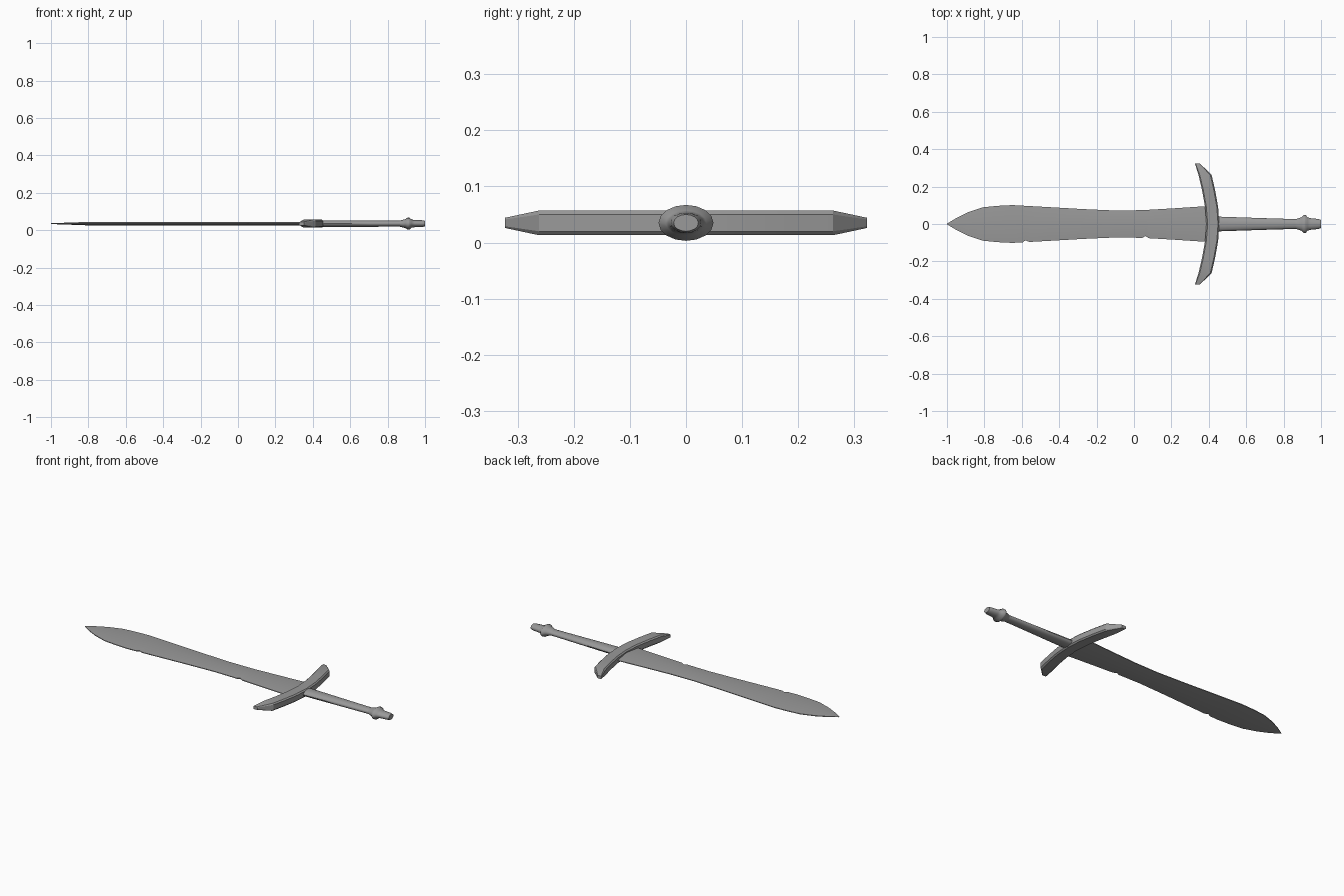
import bpy, bmesh, math
from mathutils import Vector

MID = 0.035  # height of the sword's central plane

cube = bpy.data.objects.get("Cube")
if cube:
    bpy.data.objects.remove(cube)

steel = bpy.data.materials.new("grey steel")
steel.use_nodes = True
GREY = (0.32, 0.32, 0.32, 1)
steel.diffuse_color = GREY
steel.node_tree.nodes["Principled BSDF"].inputs["Base Color"].default_value = GREY


def loft(name, rings, angle):
    """Skin a row of equal-sized rings and cap both ends."""
    bm = bmesh.new()
    rows = [[bm.verts.new(p) for p in ring] for ring in rings]
    n = len(rows[0])
    for a, b in zip(rows, rows[1:]):
        for i in range(n):
            j = (i + 1) % n
            bm.faces.new((a[i], a[j], b[j], b[i]))
    bm.faces.new(rows[0])
    bm.faces.new(rows[-1])
    bmesh.ops.remove_doubles(bm, verts=bm.verts, dist=0.0001)
    bmesh.ops.recalc_face_normals(bm, faces=bm.faces)
    mesh = bpy.data.meshes.new(name)
    bm.to_mesh(mesh)
    bm.free()
    mesh.materials.append(steel)
    obj = bpy.data.objects.new(name, mesh)
    bpy.context.collection.objects.link(obj)
    bpy.ops.object.select_all(action='DESELECT')
    obj.select_set(True)
    bpy.context.view_layer.objects.active = obj
    bpy.ops.object.shade_smooth_by_angle(angle=math.radians(angle))
    return obj


# Leaf-shaped blade: (x, half width, half thickness, nick depth on the -y edge)
blade = [
    (-1, 0.002, 0.002, 0), (-0.95, 0.032, 0.004, 0), (-0.89, 0.062, 0.006, 0),
    (-0.81, 0.089, 0.009, 0), (-0.73, 0.097, 0.01, 0), (-0.65, 0.101, 0.01, 0),
    (-0.595, 0.098, 0.01, 0), (-0.58, 0.097, 0.01, 0.01), (-0.56, 0.096, 0.01, 0),
    (-0.45, 0.09, 0.01, 0), (-0.28, 0.08, 0.01, 0), (-0.1, 0.072, 0.01, 0),
    (0.045, 0.074, 0.01, 0), (0.06, 0.074, 0.01, 0.01), (0.08, 0.076, 0.01, 0),
    (0.2, 0.083, 0.01, 0), (0.41, 0.097, 0.01, 0),
]


def blade_ring(x, w, t, nick):
    e = min(0.002, t / 2)
    section = [(0, t), (w, e), (w, -e), (0, -t), (nick - w, -e), (nick - w, e)]
    return [(x, y, MID + z) for y, z in section]


loft("blade", [blade_ring(*s) for s in blade], 20)

# Curved crossguard: (y, blade-side x, grip-side x, half height), mirrored in y
arm = [(0, 0.387, 0.456, 0.022), (0.09, 0.38, 0.45, 0.022), (0.18, 0.364, 0.434, 0.022),
       (0.262, 0.345, 0.415, 0.022), (0.323, 0.326, 0.353, 0.009)]
stations = [(-y, *rest) for y, *rest in reversed(arm[1:])] + arm


def guard_ring(y, x0, x1, h):
    c = min(0.007, h / 3)
    section = [(x0, -h + c), (x0 + c, -h), (x1 - c, -h), (x1, -h + c),
               (x1, h - c), (x1 - c, h), (x0 + c, h), (x0, h - c)]
    return [(x, y, MID + z) for x, z in section]


loft("crossguard", [guard_ring(*s) for s in stations], 20)


def oval_ring(x, ry, rz, sides=16):
    turns = [math.tau * i / sides for i in range(sides)]
    return [(x, ry * math.cos(a), MID + rz * math.sin(a)) for a in turns]


# Tapered oval grip and flared pommel: (x, half width, half height)
grip = [(0.43, 0.04, 0.018), (0.55, 0.036, 0.018), (0.7, 0.031, 0.017), (0.87, 0.026, 0.016)]
pommel = [(0.86, 0.024, 0.015), (0.895, 0.036, 0.024), (0.907, 0.049, 0.032),
          (0.917, 0.049, 0.032), (0.928, 0.036, 0.022), (0.945, 0.031, 0.019),
          (0.985, 0.027, 0.018), (1, 0.022, 0.015)]
loft("grip", [oval_ring(*s) for s in grip], 40)
loft("pommel", [oval_ring(*s) for s in pommel], 50)
